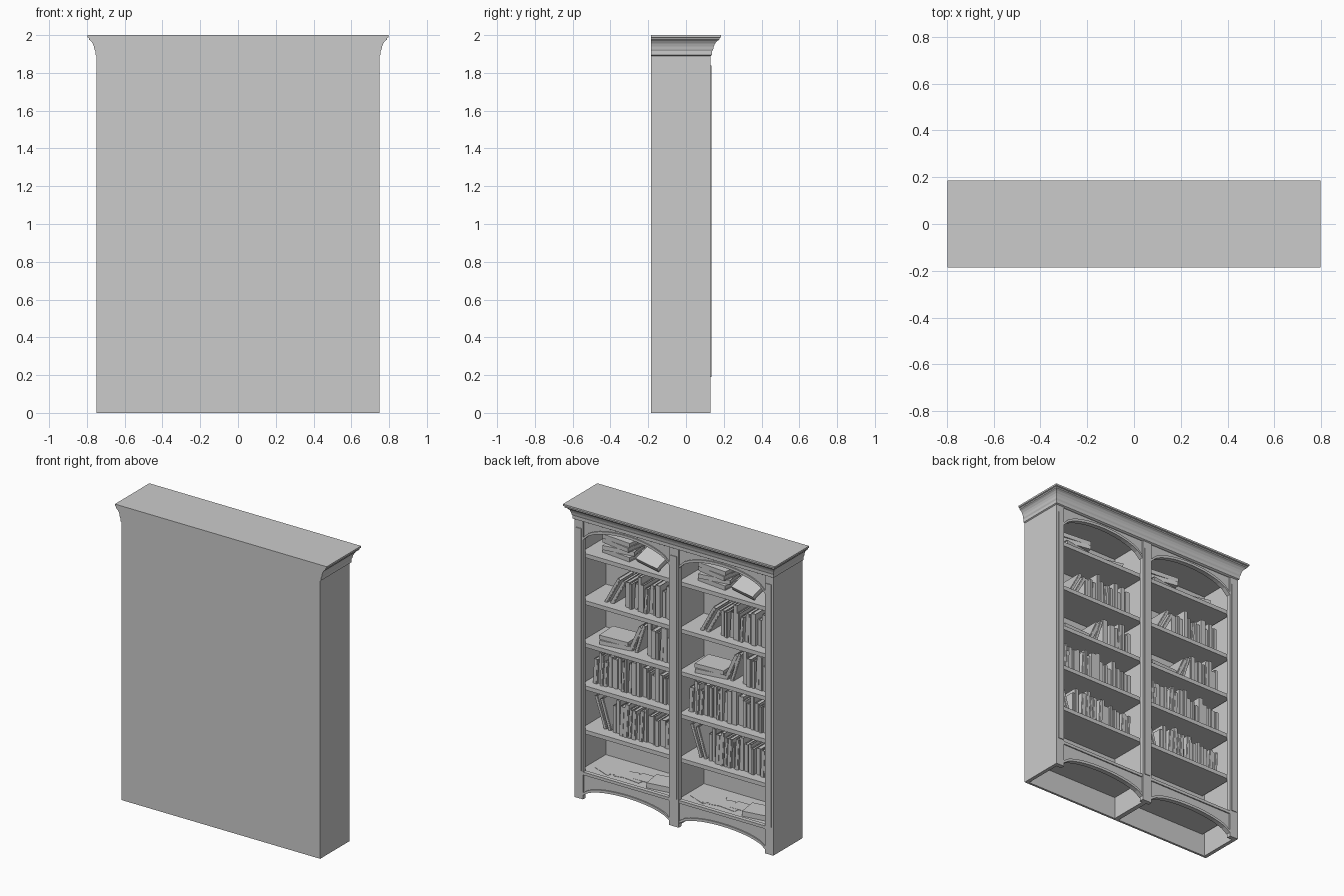
import bpy, bmesh, math, random
from mathutils import Matrix, Vector

random.seed(7)
if "Cube" in bpy.data.objects:
    bpy.data.objects.remove(bpy.data.objects["Cube"])

grey = bpy.data.materials.new("plain_grey")
grey.use_nodes = True
grey.diffuse_color = (0.6, 0.6, 0.6, 1)
grey.node_tree.nodes["Principled BSDF"].inputs["Base Color"].default_value = grey.diffuse_color

BACK, FACE = -0.185, 0.13      # closed side and open side
HALF = 0.748
BAY_HALF, BAY_X = 0.325, 0.36
SHELVES = [0.18, 0.46, 0.76, 1.05, 1.34, 1.66]


def finish(name, bm):
    bmesh.ops.recalc_face_normals(bm, faces=bm.faces)
    mesh = bpy.data.meshes.new(name)
    bm.to_mesh(mesh)
    bm.free()
    mesh.materials.append(grey)
    obj = bpy.data.objects.new(name, mesh)
    bpy.context.collection.objects.link(obj)
    return obj


def add_box(bm, lo, hi, matrix=Matrix()):
    lo, hi = Vector(lo), Vector(hi)
    m = matrix @ Matrix.Translation((lo + hi) / 2) @ Matrix.Diagonal((hi - lo).to_4d())
    bmesh.ops.create_cube(bm, size=1, matrix=m)


def box(name, lo, hi):
    bm = bmesh.new()
    add_box(bm, lo, hi)
    return finish(name, bm)


def plate(name, outline, y0, y1):
    """Extrude an x-z outline between two depths."""
    bm = bmesh.new()
    face = bm.faces.new([bm.verts.new((x, y0, z)) for x, z in outline])
    new = bmesh.ops.extrude_face_region(bm, geom=[face])["geom"]
    bmesh.ops.translate(bm, vec=(0, y1 - y0, 0),
                        verts=[v for v in new if isinstance(v, bmesh.types.BMVert)])
    return finish(name, bm)


def arch(cx, spring, peak, steps=16):
    pts = []
    for i in range(steps + 1):
        s = 2 * i / steps - 1
        pts.append((cx + s * BAY_HALF, spring + (peak - spring) * math.sqrt(1 - 0.96 * s * s)))
    return pts


# Carcass
box("closed_panel", (-HALF, BACK, 0), (HALF, BACK + 0.015, 1.95))
box("centre_divider", (-0.016, BACK + 0.015, 0), (0.016, 0.1, 1.91))
box("centre_stile", (-0.036, 0.1, 0), (0.036, FACE, 1.91))
box("centre_stile_strip", (-0.022, FACE, 0.19), (0.022, FACE + 0.005, 1.84))
for side, s in (("left", 1), ("right", -1)):
    xs = sorted((s * HALF, s * (HALF - 0.025)))
    box(side + "_side", (xs[0], BACK + 0.015, 0), (xs[1], 0.1, 1.95))
    xs = sorted((s * HALF, s * (BAY_X + BAY_HALF)))
    box(side + "_stile", (xs[0], 0.1, 0), (xs[1], FACE, 1.95))
    xs = sorted((s * (HALF - 0.014), s * (BAY_X + BAY_HALF + 0.01)))
    box(side + "_stile_strip", (xs[0], FACE, 0.19), (xs[1], FACE + 0.005, 1.84))

# Stepped crown, flush with the closed panel
crown = [(0, 1.89), (0.008, 1.895), (0.008, 1.915), (0.013, 1.925), (0.016, 1.94),
         (0.022, 1.955), (0.032, 1.968), (0.044, 1.976), (0.044, 1.985), (0.052, 1.988), (0.052, 2)]
bm = bmesh.new()
rings = []
for o, z in crown:
    w, f = HALF + o * 0.94, FACE + o * 1.06
    rings.append([bm.verts.new(p) for p in ((-w, BACK, z), (w, BACK, z), (w, f, z), (-w, f, z))])
for a, b in zip(rings, rings[1:]):
    for i in range(4):
        j = (i + 1) % 4
        bm.faces.new((a[i], a[j], b[j], b[i]))
bm.faces.new(rings[0])
bm.faces.new(rings[-1])
finish("crown_moulding", bm)


def book(bm, t, width, height, depth, x0, z, lean=0.0):
    """Upright book: two boards, a spine and a recessed page block."""
    front = 0.045 - random.uniform(0, 0.025)
    m = Matrix.Translation((x0 - t, front, z)) @ Matrix.Rotation(lean, 4, "Y")
    c = 0.003
    add_box(bm, (-width, -depth, 0), (-width + c, 0, height), m)
    add_box(bm, (-c, -depth, 0), (0, 0, height), m)
    add_box(bm, (-width, -c, 0), (0, 0, height), m)
    add_box(bm, (-width * 0.8, 0, 0), (-width * 0.2, c, height), m)
    add_box(bm, (-width + c, -depth + c, c), (-c, -c, height - 0.006), m)


def flat_book(bm, centre, size, turn, tilt=0.0):
    m = (Matrix.Translation(centre) @ Matrix.Rotation(turn, 4, "Z")
         @ Matrix.Rotation(tilt, 4, "X"))
    w, d, h = size[0] / 2, size[1] / 2, size[2]
    c = 0.004
    add_box(bm, (-w, -d, 0), (w, d, c), m)
    add_box(bm, (-w, -d, h - c), (w, d, h), m)
    add_box(bm, (-w, d - c, 0), (w, d, h), m)
    add_box(bm, (-w + c, -d + c, c), (w - c, d - c, h - c), m)


def row(bm, x0, z, start, end):
    t = start
    while True:
        w = random.uniform(0.018, 0.038)
        if t + w > end:
            break
        book(bm, t, w, random.uniform(0.165, 0.235), random.uniform(0.14, 0.17), x0, z,
             random.choice((0, 0, 0, 0, -0.05)))
        t += w + random.uniform(0.001, 0.005)


for side, cx in (("left", BAY_X), ("right", -BAY_X)):
    random.seed(7)
    x0 = cx + BAY_HALF
    lo, hi = cx - BAY_HALF, cx + BAY_HALF

    # Shelves
    for n, z in enumerate(SHELVES):
        box(f"{side}_shelf_{n + 1}", (lo - 0.022, BACK + 0.015, z - 0.028), (hi + 0.038, 0.1, z))

    # Arched top rail and bottom apron, each with a raised bead
    for part, top, spring, peak in (("top_rail", 1.91, 1.74, 1.86), ("apron", 0.18, 0.01, 0.095)):
        curve = arch(cx, spring, peak)
        plate(f"{side}_{part}", curve + [(hi, top), (lo, top)], 0.095, 0.12)
        outer = [(x, z + 0.018) for x, z in reversed(curve)]
        plate(f"{side}_{part}_bead", curve + outer, 0.12, 0.128)
    box(f"{side}_apron_lip", (lo, 0.1, 0.165), (hi, 0.128, 0.185))

    # Full and part-filled rows of upright books
    bm = bmesh.new()
    book(bm, 0.14, 0.025, 0.2, 0.15, x0, SHELVES[4], -0.5)
    book(bm, 0.10, 0.022, 0.21, 0.15, x0, SHELVES[4], -0.5)
    row(bm, x0, SHELVES[4], 0.25, 0.64)
    book(bm, 0.27, 0.03, 0.2, 0.15, x0, SHELVES[3], -0.42)
    book(bm, 0.32, 0.022, 0.21, 0.15, x0, SHELVES[3], -0.3)
    row(bm, x0, SHELVES[3], 0.41, 0.64)
    row(bm, x0, SHELVES[2], 0.01, 0.64)
    book(bm, 0.085, 0.025, 0.22, 0.15, x0, SHELVES[1], 0.33)
    book(bm, 0.12, 0.025, 0.21, 0.15, x0, SHELVES[1], 0.3)
    row(bm, x0, SHELVES[1], 0.155, 0.64)
    finish(f"{side}_upright_books", bm)

    # Stacked, tilted and lying books
    bm = bmesh.new()
    for i in range(4):
        flat_book(bm, (x0 - 0.19, -0.04, SHELVES[5] + i * 0.032),
                  (0.22, 0.15, 0.03), random.uniform(-0.2, 0.2))
    flat_book(bm, (x0 - 0.45, -0.02, SHELVES[5] + 0.045), (0.2, 0.16, 0.03), -0.25, -0.5)
    for i in range(2):
        flat_book(bm, (x0 - 0.17, -0.03, SHELVES[3] + i * 0.03), (0.21, 0.16, 0.028), 0.15 - 0.1 * i)
    flat_book(bm, (x0 - 0.53, 0.0, SHELVES[0]), (0.19, 0.14, 0.035), 0.15)
    finish(f"{side}_lying_books", bm)

    # Loose papers
    bm = bmesh.new()
    for i in range(5):
        m = (Matrix.Translation((x0 - 0.1 - 0.07 * i, random.uniform(-0.06, 0.01), SHELVES[0] + 0.001 * i))
             @ Matrix.Rotation(random.uniform(-0.6, 0.6), 4, "Z"))
        add_box(bm, (-0.07, -0.05, 0), (0.07, 0.05, 0.002), m)
    finish(f"{side}_loose_papers", bm)
